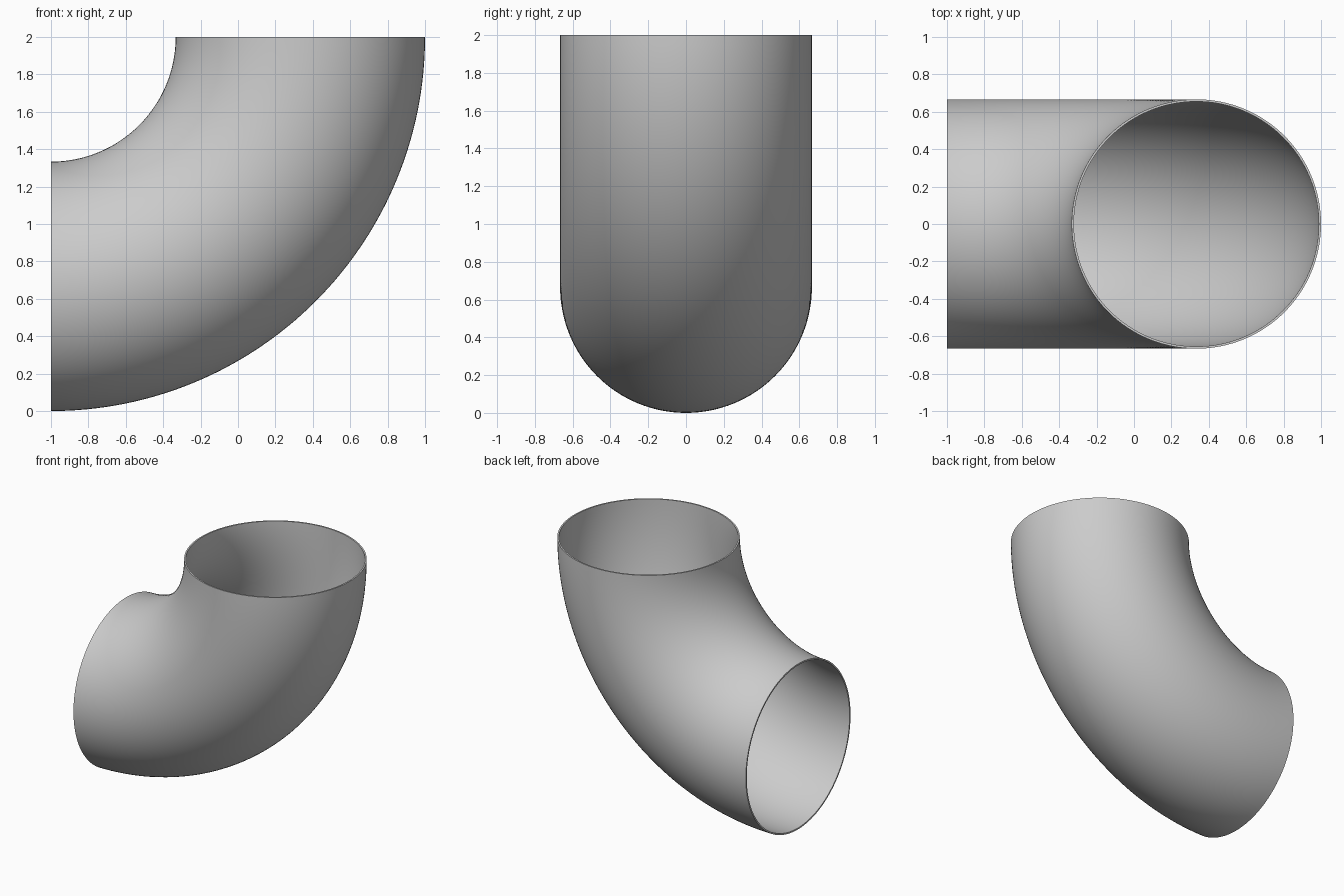
import bpy
import bmesh
from math import sin, cos, pi, radians

default_cube = bpy.data.objects.get("Cube")
if default_cube:
    bpy.data.objects.remove(default_cube, do_unlink=True)

BEND = 4 / 3          # radius of the bend's centre line
OUTER = 2 / 3         # outside radius of the tube
INNER = OUTER - 0.012  # bore radius
SIDES, STEPS = 128, 64

# Plain grey material
grey = bpy.data.materials.new("plain grey")
grey.use_nodes = True
colour = (0.6, 0.6, 0.6, 1)
grey.diffuse_color = colour
grey.node_tree.nodes["Principled BSDF"].inputs["Base Color"].default_value = colour


def ring(bm, radius, bend):
    """One circle across the tube at an angle along the bend."""
    verts = []
    for i in range(SIDES):
        t = 2 * pi * i / SIDES
        reach = BEND + radius * cos(t)
        verts.append(bm.verts.new((reach * cos(bend) - 1, radius * sin(t),
                                   2 - reach * sin(bend))))
    return verts


def bridge(bm, a, b):
    for i in range(SIDES):
        j = (i + 1) % SIDES
        bm.faces.new((a[i], a[j], b[j], b[i]))


# Quarter bend with outer wall, bore and flat end rims
bm = bmesh.new()
angles = [pi / 2 * s / STEPS for s in range(STEPS + 1)]
outer = [ring(bm, OUTER, a) for a in angles]
bore = [ring(bm, INNER, a) for a in angles]
for wall in (outer, bore):
    for a, b in zip(wall, wall[1:]):
        bridge(bm, a, b)
for end in (0, -1):
    bridge(bm, outer[end], bore[end])
bmesh.ops.recalc_face_normals(bm, faces=bm.faces)

mesh = bpy.data.meshes.new("pipe_elbow")
bm.to_mesh(mesh)
bm.free()
mesh.materials.append(grey)
elbow = bpy.data.objects.new("pipe_elbow", mesh)
bpy.context.collection.objects.link(elbow)

# Smooth walls with crisp rims
bpy.ops.object.select_all(action='DESELECT')
elbow.select_set(True)
bpy.context.view_layer.objects.active = elbow
bpy.ops.object.shade_smooth_by_angle(angle=radians(30))
